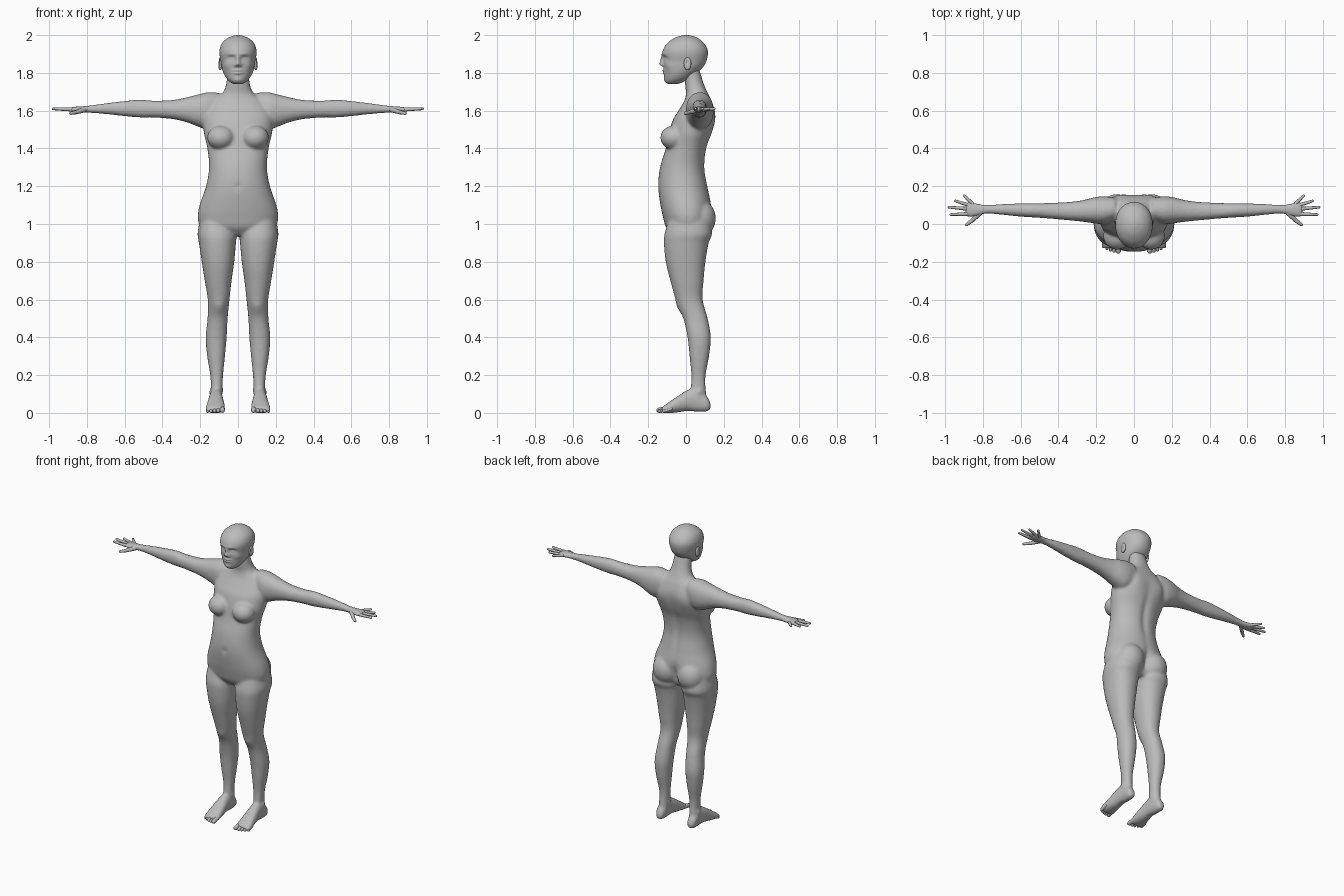
import bpy, bmesh, math
from mathutils import Vector, Matrix

cube = bpy.data.objects.get("Cube")
if cube:
    bpy.data.objects.remove(cube)

skin = bpy.data.materials.new("plain grey")
skin.use_nodes = True
skin.diffuse_color = (0.5, 0.5, 0.5, 1)
skin.node_tree.nodes["Principled BSDF"].inputs["Base Color"].default_value = (0.5, 0.5, 0.5, 1)


def finish(bm, name):
    """Turn a bmesh into a smooth grey object."""
    bmesh.ops.recalc_face_normals(bm, faces=bm.faces[:])
    mesh = bpy.data.meshes.new(name)
    bm.to_mesh(mesh)
    bm.free()
    mesh.materials.append(skin)
    mesh.shade_smooth()
    obj = bpy.data.objects.new(name, mesh)
    bpy.context.scene.collection.objects.link(obj)
    return obj


def refine(rows, steps):
    """Catmull-Rom interpolation between cross-section rows."""
    out = []
    for i in range(len(rows) - 1):
        p = [rows[max(0, min(len(rows) - 1, i + k))] for k in (-1, 0, 1, 2)]
        for s in range(steps):
            t = s / steps
            out.append([b + 0.5 * t * (c - a + t * (2 * a - 5 * b + 4 * c - d + t * (3 * (b - c) + d - a)))
                        for a, b, c, d in zip(*p)])
    return out + [list(rows[-1])]


def loft(bm, axis, rows, side=1, power=2.2, segments=48, steps=6):
    """Skin cross-sections (place, low, high, low, high) along an axis."""
    rings = []
    for t, a0, a1, b0, b1 in refine(rows, steps):
        ring = []
        for k in range(segments):
            ang = math.tau * k / segments
            c, s = math.cos(ang), math.sin(ang)
            a = (a0 + a1) / 2 + (a1 - a0) / 2 * math.copysign(abs(c) ** (2 / power), c)
            b = (b0 + b1) / 2 + (b1 - b0) / 2 * math.copysign(abs(s) ** (2 / power), s)
            x, y, z = {"x": (t, a, b), "y": (a, t, b), "z": (a, b, t)}[axis]
            ring.append(bm.verts.new((x * side, y, z)))
        rings.append(ring)
    for low, high in zip(rings, rings[1:]):
        for k in range(segments):
            n = (k + 1) % segments
            bm.faces.new((low[k], low[n], high[n], high[k]))
    bm.faces.new(rings[0])
    bm.faces.new(rings[-1])


def ball(bm, centre, radii):
    bmesh.ops.create_uvsphere(bm, u_segments=32, v_segments=20, radius=1,
                              matrix=Matrix.Translation(centre) @ Matrix.Diagonal((*radii, 1)))


def push(bm, centre, radii, offset):
    """Soft sculpting: move nearby vertices with a bell-shaped falloff."""
    for v in bm.verts:
        d = sum(((p - c) / r) ** 2 for p, c, r in zip(v.co, centre, radii))
        if d < 9:
            v.co += Vector(offset) * math.exp(-d)


def capsule(bm, start, end, r0, r1):
    """Rounded tapering rod, as the hull of two balls."""
    temp = bmesh.new()
    bmesh.ops.create_icosphere(temp, subdivisions=2, radius=1)
    directions = [v.co.copy() for v in temp.verts]
    temp.free()
    verts = [bm.verts.new(Vector(p) + d * r) for p, r in ((start, r0), (end, r1)) for d in directions]
    bmesh.ops.convex_hull(bm, input=verts)
    bmesh.ops.delete(bm, geom=[v for v in verts if v.is_valid and not v.link_faces], context="VERTS")


# Torso and neck: height, half width, front, back
torso = [(.94, .10, -.07, .09), (.98, .19, -.105, .12), (1.03, .213, -.12, .135),
         (1.1, .203, -.135, .135), (1.2, .169, -.147, .115), (1.3, .153, -.137, .1),
         (1.4, .162, -.107, .11), (1.48, .18, -.09, .137), (1.55, .185, -.07, .152),
         (1.6, .175, -.04, .152), (1.65, .14, -.01, .137), (1.69, .085, 0, .117),
         (1.74, .063, -.005, .095), (1.82, .055, -.01, .07)]
# Leg: height, inner, outer, front, back
leg = [(1.03, .03, .2, -.09, .12), (.95, .008, .214, -.113, .138), (.9, .011, .207, -.117, .12),
       (.8, .02, .192, -.107, .103), (.7, .034, .176, -.083, .093), (.6, .045, .16, -.054, .088),
       (.5, .055, .161, -.014, .115), (.4, .06, .171, .008, .131), (.3, .069, .163, .019, .122),
       (.2, .079, .147, .028, .104), (.12, .083, .143, .025, .105), (.05, .085, .146, .03, .115)]
# Foot: place, inner, outer, bottom, top
foot = [(.13, .1, .132, .02, .05), (.112, .09, .146, .008, .085), (.06, .083, .15, .006, .13),
        (.01, .079, .155, .01, .122), (-.05, .072, .164, .002, .085), (-.1, .068, .172, -.002, .05),
        (-.128, .07, .168, .002, .03)]
# Arm and palm: place, front, back, bottom, top
arm = [(.1, .02, .14, 1.52, 1.695), (.16, 0, .146, 1.5, 1.697), (.21, .004, .141, 1.515, 1.686),
       (.27, .012, .126, 1.538, 1.671), (.35, .02, .116, 1.556, 1.656), (.45, .029, .111, 1.564, 1.653),
       (.52, .034, .11, 1.564, 1.658), (.6, .039, .109, 1.571, 1.651), (.7, .049, .105, 1.582, 1.639),
       (.78, .055, .101, 1.588, 1.628), (.82, .044, .107, 1.59, 1.624), (.87, .037, .119, 1.592, 1.62),
       (.893, .042, .112, 1.597, 1.615)]

body = bmesh.new()
loft(body, "z", [(z, -w, w, f, b) for z, w, f, b in torso], segments=72)
for side in (1, -1):
    push(body, (side * .09, .14, 1.55), (.05, .06, .06), (0, .01, 0))
push(body, (0, .13, 1.35), (.022, .08, .16), (0, -.014, 0))
push(body, (0, .14, 1.02), (.025, .08, .07), (0, -.03, 0))
push(body, (0, -.145, 1.2), (.014, .05, .014), (0, .01, 0))
for side in (1, -1):
    ball(body, (side * .09, -.064, 1.457), (.073, .072, .064))
    ball(body, (side * .092, .068, 1.03), (.092, .09, .1))
    loft(body, "z", leg, side)
    loft(body, "y", foot, side)
    loft(body, "x", arm, side)
    # Kneecap and ankle bones
    push(body, (side * .1, -.04, .56), (.03, .04, .035), (0, -.01, 0))
    ball(body, (side * .143, .07, .11), (.01, .016, .016))
    ball(body, (side * .087, .06, .12), (.01, .016, .016))
body_obj = finish(body, "body")
remesh = body_obj.modifiers.new("blend parts", "REMESH")
remesh.mode = "VOXEL"
remesh.voxel_size = 0.008
remesh.use_smooth_shade = True
soften = body_obj.modifiers.new("soften", "SMOOTH")
soften.factor = 0.5
soften.iterations = 8

# Head: height, half width, front, back
skull = [(1.742, .026, -.095, -.04), (1.752, .042, -.107, -.015), (1.77, .06, -.113, .02),
         (1.8, .077, -.116, .06), (1.83, .086, -.118, .09), (1.86, .091, -.121, .107),
         (1.9, .098, -.125, .116), (1.93, .096, -.118, .112), (1.96, .083, -.096, .093),
         (1.985, .054, -.06, .062), (1.997, .022, -.026, .028), (2, .004, -.004, .006)]
head = bmesh.new()
loft(head, "z", [(z, -w, w, f, b) for z, w, f, b in skull], power=2.1, segments=112, steps=8)
for side in (1, -1):
    push(head, (side * .036, -.11, 1.877), (.02, .06, .013), (0, .013, 0))
    push(head, (side * .036, -.1, 1.874), (.012, .05, .007), (0, -.007, 0))
    push(head, (side * .03, -.12, 1.9), (.028, .05, .01), (0, -.004, 0))
    push(head, (side * .055, -.08, 1.838), (.02, .04, .02), (side * .003, -.004, 0))
    push(head, (side * .013, -.12, 1.84), (.008, .05, .008), (0, -.008, 0))
push(head, (0, -.122, 1.848), (.012, .06, .012), (0, -.02, 0))
push(head, (0, -.122, 1.872), (.01, .06, .018), (0, -.012, 0))
for z in (1.813, 1.798):
    push(head, (0, -.116, z), (.022, .05, .006), (0, -.008, 0))
push(head, (0, -.108, 1.762), (.022, .04, .014), (0, -.005, 0))
finish(head, "head")

# Fingers and toes: base point, tip point
fingers = [((.855, .107), (.898, .15)), ((.875, .1), (.945, .122)),
           ((.88, .08), (.979, .089)), ((.88, .053), (.969, .05))]
toe_tips = [-.143, -.142, -.137, -.129, -.119]
for side, label in ((1, "left"), (-1, "right")):
    ear = bmesh.new()
    ball(ear, (side * .094, .008, 1.848), (.012, .02, .034))
    push(ear, (side * .106, .005, 1.853), (.02, .01, .018), (side * -.009, 0, 0))
    finish(ear, label + "_ear")

    hand = bmesh.new()
    for (x0, y0), (x1, y1) in fingers:
        capsule(hand, (side * x0, y0, 1.606), (side * x1, y1, 1.61), .0105, .007)
    capsule(hand, (side * .815, .058, 1.604), (side * .855, .02, 1.592), .014, .011)
    capsule(hand, (side * .855, .02, 1.592), (side * .886, -.004, 1.586), .011, .008)
    finish(hand, label + "_fingers")

    toes = bmesh.new()
    for i, tip in enumerate(toe_tips):
        r = .014 if i == 0 else .0105 - i * .0005
        x = .083 if i == 0 else .087 + i * .0185
        capsule(toes, (side * x, tip + .04, .022), (side * x, tip, r), r, r)
    finish(toes, label + "_toes")
